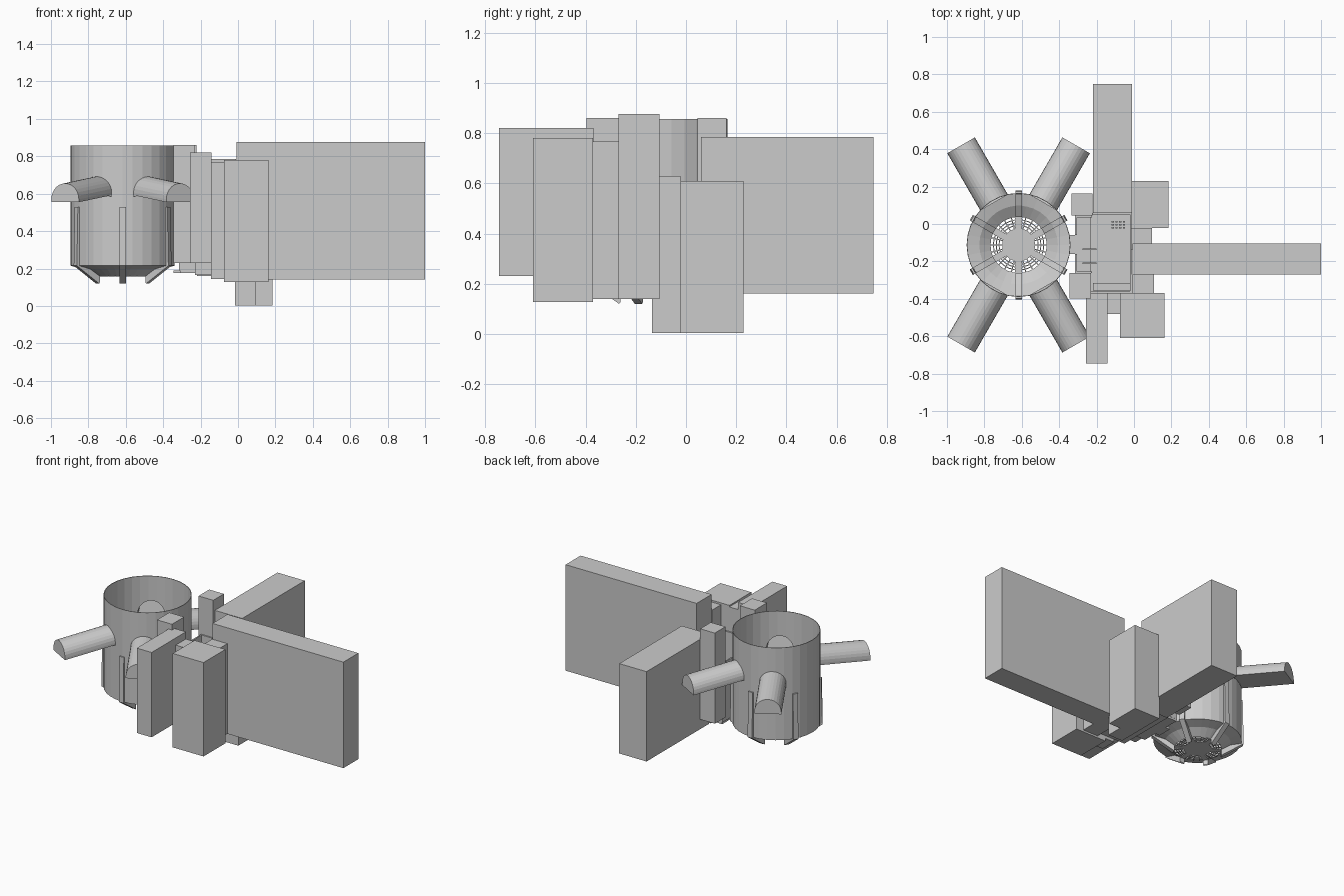
import bpy, bmesh, math
from mathutils import Matrix, Vector

if "Cube" in bpy.data.objects:
    bpy.data.objects.remove(bpy.data.objects["Cube"])

CX, CY, R = -0.617, -0.112, 0.278
CENTRE = Matrix.Translation((CX, CY, 0))


def make(name, verts, faces, matrix=Matrix()):
    me = bpy.data.meshes.new(name)
    me.from_pydata([matrix @ Vector(v) for v in verts], [], faces)
    bm = bmesh.new()
    bm.from_mesh(me)
    bmesh.ops.recalc_face_normals(bm, faces=bm.faces)
    bm.to_mesh(me)
    bm.free()
    ob = bpy.data.objects.new(name, me)
    bpy.context.collection.objects.link(ob)
    return ob


def box(name, x0, x1, y0, y1, z0, z1):
    v = [(x, y, z) for z in (z0, z1) for x, y in ((x0, y0), (x1, y0), (x1, y1), (x0, y1))]
    f = [(3, 2, 1, 0), (4, 5, 6, 7)] + [(i, (i + 1) % 4, (i + 1) % 4 + 4, i + 4) for i in range(4)]
    return make(name, v, f)


def lathe(name, profile, n=32):
    """Closed (r, z) section swept round the hall axis."""
    m = len(profile)
    v = [(r * math.cos(2 * math.pi * i / n), r * math.sin(2 * math.pi * i / n), z)
         for i in range(n) for r, z in profile]
    f = [(i * m + j, ((i + 1) % n) * m + j, ((i + 1) % n) * m + (j + 1) % m, i * m + (j + 1) % m)
         for i in range(n) for j in range(m)]
    return make(name, v, f, CENTRE)


def turned(angle):
    return CENTRE @ Matrix.Rotation(math.radians(angle), 4, 'Z')


def vault(name, angle, inner=None):
    """Half-round passage sloping down outward; open at the hall unless inner is set."""
    w, n = 0.085, 14
    sec = [(w, 0)] + [(w * math.cos(math.pi * i / n), 0.015 + w * math.sin(math.pi * i / n))
                      for i in range(n + 1)] + [(-w, 0)]
    m = len(sec)
    v = [(inner or math.sqrt(R * R - y * y) - 0.003, y, 0.592 + z) for y, z in sec]
    v += [(0.615, y, 0.555 + z) for y, z in sec]
    f = [(i, (i + 1) % m, (i + 1) % m + m, i + m) for i in range(m)]
    f.append(tuple(range(m, 2 * m)))
    if inner:
        f.append(tuple(range(m)))
    return make(name, v, f, turned(angle))


def fin(name, angle):
    prof = [(0.274, 0.53), (0.286, 0.53), (0.292, 0.215), (0.155, 0.12),
            (0.15, 0.125), (0.15, 0.172), (0.21, 0.212), (0.27, 0.235)]
    m, t = len(prof), 0.017
    v = [(r, s * t, z) for s in (-1, 1) for r, z in prof]
    f = [tuple(range(m)), tuple(range(m, 2 * m))]
    f += [(i, (i + 1) % m, (i + 1) % m + m, i + m) for i in range(m)]
    make(name, v, f, turned(angle))


# round hall: thin drum, pierced by the four passages
drum = lathe("drum_wall", [(R, 0.22), (R, 0.857), (R - 0.004, 0.857), (R - 0.004, 0.22)])
for k, a in enumerate((60, 120, 240, 300)):
    vault(f"vaulted_passage_{k}", a)
    cut = vault(f"passage_cutter_{k}", a, inner=0.2)
    cut.hide_render = True
    cut.hide_viewport = True
    mod = drum.modifiers.new("opening", 'BOOLEAN')
    mod.object = cut
    mod.operation = 'DIFFERENCE'
    mod.solver = 'EXACT'

# sloping bowl floor and ribs
lathe("bowl_floor", [(R, 0.22), (0.21, 0.202), (0.15, 0.162), (0.15, 0.157), (0.21, 0.197), (R, 0.215)])
for k in range(6):
    fin(f"rib_{k}", 30 + 60 * k)

# central floor disc with openwork ring
lathe("floor_disc", [(0.088, 0.157), (0.088, 0.162), (0.0005, 0.162), (0.0005, 0.157)])
for k, r in enumerate((0.102, 0.117, 0.132)):
    lathe(f"grille_ring_{k}", [(r, 0.157), (r + 0.005, 0.157), (r + 0.005, 0.162), (r, 0.162)])
for k in range(24):
    w = 0.018 if k % 4 == 2 else 0.003
    v = [(r, s * w, z) for z in (0.157, 0.162) for r, s in ((0.08, -1), (0.152, -1), (0.152, 1), (0.08, 1))]
    f = [(3, 2, 1, 0), (4, 5, 6, 7)] + [(i, (i + 1) % 4, (i + 1) % 4 + 4, i + 4) for i in range(4)]
    make(f"grille_bar_{k}", v, f, turned(15 * k))

# solid blocks round the central room
BLOCKS = {
    "east_wing": (-0.008, 1.0, -0.27, -0.105, 0.14, 0.877),
    "north_wing": (-0.22, -0.01, 0.06, 0.748, 0.16, 0.785),
    "north_east_block": (-0.015, 0.185, -0.022, 0.23, 0.003, 0.61),
    "east_infill_block": (-0.015, 0.097, -0.135, -0.022, 0.003, 0.63),
    "south_east_block": (-0.075, 0.162, -0.61, -0.37, 0.127, 0.78),
    "south_block": (-0.145, -0.075, -0.48, -0.368, 0.145, 0.77),
    "east_lower_block": (-0.01, 0.107, -0.37, -0.27, 0.14, 0.767),
    "south_wing": (-0.257, -0.143, -0.745, -0.368, 0.23, 0.82),
    "south_west_block": (-0.345, -0.23, -0.397, -0.263, 0.23, 0.86),
    "north_west_block": (-0.335, -0.222, 0.045, 0.162, 0.23, 0.86),
}
for name, b in BLOCKS.items():
    box(name, *b)

# central room: floors, thin walls, partitions
ROOM = {
    "room_floor": (-0.23, -0.01, -0.368, 0.06, 0.165, 0.18),
    "lobby_floor": (-0.31, -0.23, -0.263, 0.045, 0.175, 0.19),
    "room_wall_east": (-0.022, -0.012, -0.368, 0.06, 0.18, 0.6),
    "room_wall_south": (-0.23, -0.012, -0.368, -0.358, 0.18, 0.6),
    "room_wall_north": (-0.23, -0.012, 0.05, 0.06, 0.18, 0.6),
    "lobby_wall_north": (-0.31, -0.225, 0.036, 0.046, 0.19, 0.6),
    "lobby_wall_south": (-0.31, -0.225, -0.263, -0.253, 0.19, 0.6),
    "lobby_wall_west_a": (-0.315, -0.305, -0.263, -0.16, 0.19, 0.6),
    "lobby_wall_west_b": (-0.315, -0.305, -0.06, 0.046, 0.19, 0.6),
    "threshold": (-0.345, -0.305, -0.16, -0.06, 0.175, 0.19),
    "south_step": (-0.22, -0.022, -0.355, -0.315, 0.18, 0.21),
    "partition_a": (-0.275, -0.2, -0.14, -0.13, 0.18, 0.3),
    "partition_b": (-0.275, -0.2, -0.215, -0.205, 0.18, 0.3),
}
for name, b in ROOM.items():
    box(name, *b)

# rows of small benches
for i in range(4):
    for j in range(3):
        x, y = -0.12 + 0.02 * i, -0.025 + 0.016 * j
        box(f"bench_{i}_{j}", x, x + 0.013, y, y + 0.009, 0.18, 0.2)
